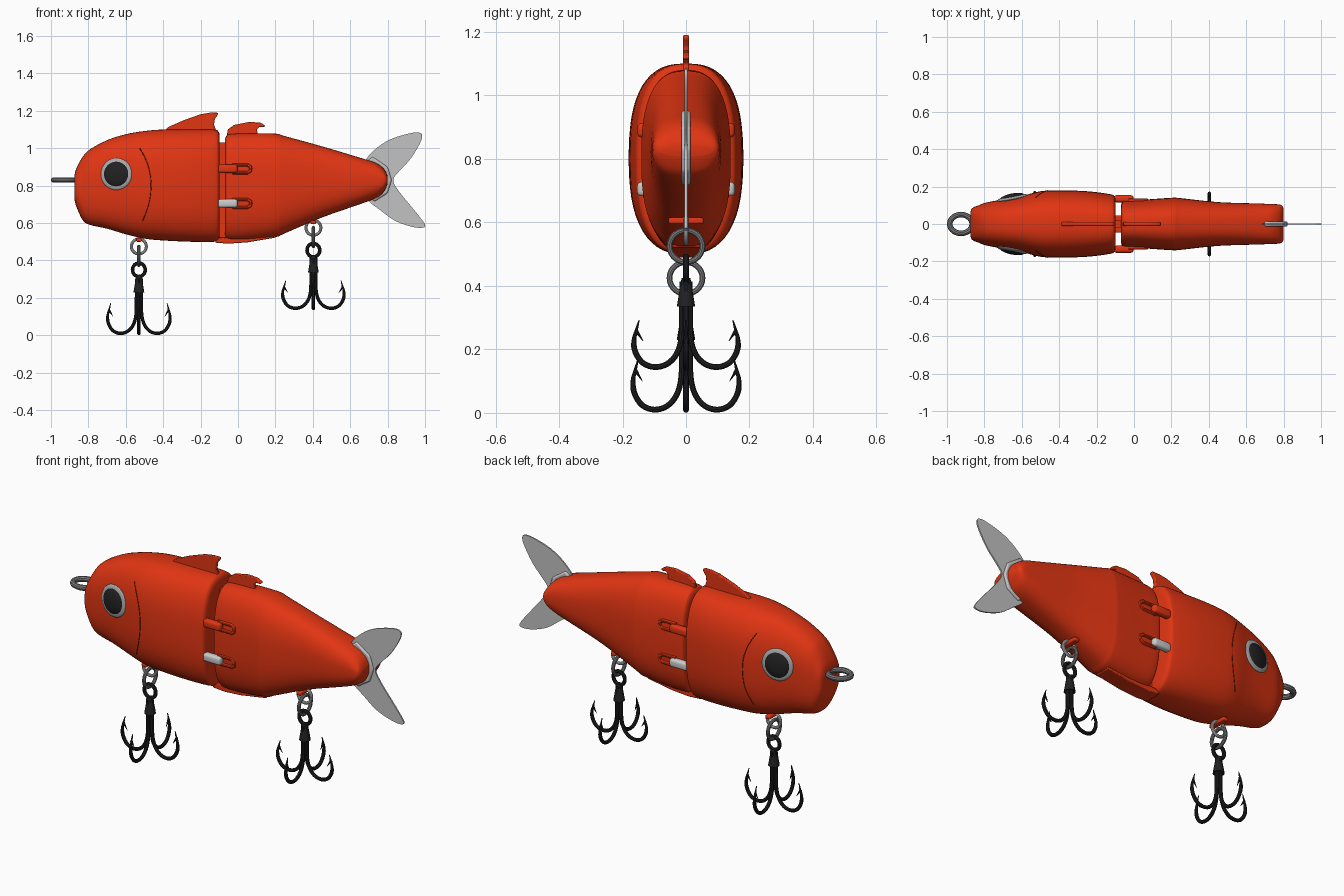
import bpy, bmesh, math
from mathutils import Vector, Matrix
from mathutils.bvhtree import BVHTree

if "Cube" in bpy.data.objects:
    bpy.data.objects.remove(bpy.data.objects["Cube"])


def mat(name, r, g, b):
    m = bpy.data.materials.new(name)
    m.diffuse_color = (r, g, b, 1)
    m.use_nodes = True
    m.node_tree.nodes["Principled BSDF"].inputs["Base Color"].default_value = m.diffuse_color
    return m


RED = mat("lure_red", 0.75, 0.035, 0.006)
SEAM = mat("seam_dark_red", 0.2, 0.01, 0.002)
TAILGREY = mat("tail_grey", 0.55, 0.54, 0.54)
STEEL = mat("pale_steel", 0.6, 0.6, 0.6)
RING = mat("ring_grey", 0.2, 0.2, 0.21)
EYEGREY = mat("eye_rim_grey", 0.4, 0.4, 0.4)
BLACK = mat("hook_black", 0.015, 0.015, 0.016)


def finish(name, bm, material):
    bmesh.ops.recalc_face_normals(bm, faces=bm.faces)
    me = bpy.data.meshes.new(name)
    bm.to_mesh(me)
    bm.free()
    me.materials.append(material)
    ob = bpy.data.objects.new(name, me)
    bpy.context.collection.objects.link(ob)
    return ob


def dense(pts, k=5, closed=False):
    """Catmull-Rom resampling of tuples of any size."""
    n, out = len(pts), []
    for i in range(n if closed else n - 1):
        idx = [i - 1, i, i + 1, i + 2]
        p = [pts[j % n] if closed else pts[min(max(j, 0), n - 1)] for j in idx]
        for s in range(k):
            t = s / k
            out.append(tuple(0.5 * (2 * b + (c - a) * t + (2 * a - 5 * b + 4 * c - d) * t * t
                                    + (3 * b - a - 3 * c + d) * t ** 3) for a, b, c, d in zip(*p)))
    if not closed:
        out.append(tuple(pts[-1]))
    return out


def loft(name, stations, power, seg=56):
    """Body from superellipse sections: x, bottom, top, half width."""
    bm = bmesh.new()
    rings = []
    for x, lo, hi, w in dense(stations, 4):
        ring = []
        for i in range(seg):
            a = 2 * math.pi * i / seg
            c, s = math.cos(a), math.sin(a)
            y = w * math.copysign(abs(c) ** (2 / power), c)
            z = (lo + hi) / 2 + (hi - lo) / 2 * math.copysign(abs(s) ** (2 / power), s)
            ring.append(bm.verts.new((x, y, z)))
        rings.append(ring)
    for r0, r1 in zip(rings, rings[1:]):
        for i in range(seg):
            j = (i + 1) % seg
            bm.faces.new((r0[i], r0[j], r1[j], r1[i]))
    bm.faces.new(rings[0])
    bm.faces.new(rings[-1])
    return finish(name, bm, RED)


def plate(name, outline, half, material, bevel=0.0):
    """Flat part in the xz plane, extruded along y."""
    bm = bmesh.new()
    f = bm.faces.new([bm.verts.new((x, -half, z)) for x, z in outline])
    g = bmesh.ops.extrude_face_region(bm, geom=[f])["geom"]
    bmesh.ops.translate(bm, vec=(0, 2 * half, 0),
                        verts=[v for v in g if isinstance(v, bmesh.types.BMVert)])
    ob = finish(name, bm, material)
    if bevel:
        b = ob.modifiers.new("soft_edge", "BEVEL")
        b.width, b.segments, b.limit_method = bevel, 2, "ANGLE"
    return ob


def tube(name, pts, radius, material, closed=False, radii=None):
    cu = bpy.data.curves.new(name, "CURVE")
    cu.dimensions = "3D"
    cu.bevel_depth, cu.bevel_resolution, cu.use_fill_caps = radius, 3, True
    sp = cu.splines.new("POLY")
    sp.points.add(len(pts) - 1)
    for i, p in enumerate(pts):
        sp.points[i].co = (*p, 1)
        sp.points[i].radius = radii[i] if radii else 1
    sp.use_cyclic_u = closed
    cu.materials.append(material)
    ob = bpy.data.objects.new(name, cu)
    bpy.context.collection.objects.link(ob)
    bpy.ops.object.select_all(action="DESELECT")
    ob.select_set(True)
    bpy.context.view_layer.objects.active = ob
    bpy.ops.object.convert(target="MESH")
    return ob


def ring(name, center, u, v, radius, material):
    """Closed loop spanned by half-axis vectors u and v."""
    c, u, v = Vector(center), Vector(u), Vector(v)
    pts = [c + u * math.cos(a) + v * math.sin(a) for a in (2 * math.pi * i / 28 for i in range(28))]
    return tube(name, pts, radius, material, True)


def block(name, center, size, material, bevel):
    bm = bmesh.new()
    bmesh.ops.create_cube(bm, size=1, matrix=Matrix.Translation(center) @ Matrix.Diagonal((*size, 1)))
    bmesh.ops.bevel(bm, geom=bm.edges[:], offset=bevel, segments=4, profile=0.5, affect="EDGES")
    return finish(name, bm, material)


# Two body halves
head = loft("front_body", [
    (-.875, .73, .85, .06), (-.865, .69, .89, .085), (-.83, .615, .955, .10), (-.79, .59, .995, .115),
    (-.70, .57, 1.043, .131), (-.60, .54, 1.075, .15), (-.50, .517, 1.092, .175), (-.40, .507, 1.1, .18),
    (-.25, .50, 1.1, .175), (-.13, .50, 1.1, .16), (-.105, .51, 1.09, .15), (-.098, .53, 1.07, .13)], 2.6)
loft("rear_body", [
    (-.07, .55, 1.04, .09), (-.065, .525, 1.06, .115), (-.045, .508, 1.075, .125), (.05, .508, 1.08, .13),
    (.20, .525, 1.078, .14), (.25, .545, 1.065, .138), (.45, .63, 1.01, .117), (.65, .70, .95, .11),
    (.73, .73, .925, .107), (.77, .755, .90, .105), (.79, .785, .875, .10), (.80, .81, .85, .085)], 2.6)

# Fins, keel and the joint web between the halves
plate("front_dorsal_fin", [(-.40, 1.09), (-.37, 1.115), (-.29, 1.15), (-.20, 1.182), (-.15, 1.19), (-.108, 1.19),
                           (-.107, 1.18), (-.125, 1.155), (-.128, 1.125), (-.115, 1.09)], .01, RED, .004)
plate("rear_dorsal_fin", [(-.06, 1.06), (-.055, 1.10), (-.02, 1.125), (.06, 1.141), (.12, 1.137), (.145, 1.122),
                          (.14, 1.113), (.115, 1.115), (.10, 1.10), (.11, 1.06)], .01, RED, .004)
plate("belly_keel", [(-.12, .52), (-.12, .495), (-.05, .49), (.05, .497), (.2, .522), (.2, .54)], .045, RED, .004)
plate("joint_web", [(-.12, .52), (-.05, .52), (-.05, 1.03), (-.12, 1.03)], .018, RED)

# Tail fin with its thicker root
lobes = [(.68, .93), (.74, 1.0), (.82, 1.05), (.92, 1.08), (.97, 1.083), (.985, 1.065), (.97, 1.02), (.92, .94),
         (.86, .875), (.83, .83), (.86, .77), (.95, .66), (1.0, .592), (.985, .575), (.93, .58), (.84, .612),
         (.76, .67), (.69, .73), (.67, .83)]
plate("tail_fin", dense(lobes, 3, True), .004, TAILGREY)
plate("tail_fin_root", [(.69, .93), (.72, .955), (.80, .90), (.822, .83), (.80, .76), (.73, .715), (.70, .74)],
      .014, TAILGREY, .008)

# Eyes, gill seams and hinge parts on both sides
bm = bmesh.new()
bm.from_mesh(head.data)
skin = BVHTree.FromBMesh(bm)
bm.free()
for s, side in ((-1, "left"), (1, "right")):
    pos, nor, _, _ = skin.ray_cast(Vector((-.65, s, .862)), Vector((0, -s, 0)))
    if nor.y * s < 0:
        nor = -nor
    turn = Matrix.Translation(pos) @ nor.to_track_quat("Z", "Y").to_matrix().to_4x4()
    for part, r, h, m in (("eye_rim", .085, .014, EYEGREY), ("eye_pupil", .071, .024, BLACK)):
        bm = bmesh.new()
        bmesh.ops.create_uvsphere(bm, u_segments=40, v_segments=16, radius=1,
                                  matrix=turn @ Matrix.Diagonal((r, r, h, 1)))
        finish(side + "_" + part, bm, m)
    arc = dense([(-.525, 1.0), (-.485, .92), (-.465, .82), (-.475, .71), (-.51, .61)])
    hits = [skin.ray_cast(Vector((x, s, z)), Vector((0, -s, 0)))[0] for x, z in arc]
    tube(side + "_gill_seam", hits, .0022, SEAM)
    for z, level, m in ((.89, "upper", RED), (.705, "lower", STEEL)):
        block(f"{side}_{level}_hinge_tab", (-.055, s * .135, z), (.105, .038, .045), m, .014)
        y = s * .127
        loop = [(-.03, y, z + .021), (.05, y, z + .021), (.066, y, z + .012), (.068, y, z),
                (.066, y, z - .012), (.05, y, z - .021), (-.03, y, z - .021)]
        tube(f"{side}_{level}_hinge_loop", loop, .009, RED)

# Line tie on the nose
ring("line_tie", (-.925, 0, .83), (.06, 0, 0), (0, .05, 0), .015, RING)


def treble(label, x, eye_z, bottom, reach, hang_z, ring_z, peg_z):
    """Hanger eye, split ring and four-point hook."""
    block(label + "_hanger_peg", (x, 0, peg_z), (.03, .11, .02), RED, .006)
    ring(label + "_hanger_eye", (x, 0, hang_z), (.04, 0, 0), (0, 0, .04), .0085, STEEL)
    ring(label + "_split_ring", (x, 0, ring_z), (0, .052, 0), (0, 0, .05), .0095, RING)
    ring(label + "_hook_eye", (x, 0, eye_z), (.034, 0, 0), (0, 0, .036), .010, BLACK)
    bm = bmesh.new()
    bmesh.ops.create_cone(bm, cap_ends=True, segments=16, radius1=.029, radius2=.014, depth=.09,
                          matrix=Matrix.Translation((x, 0, eye_z - .075)))
    finish(label + "_hook_collar", bm, BLACK)
    span = (eye_z - bottom) / .345
    arm = dense([(.012, .30), (.013, .2), (.015, .11), (.03, .055), (.06, .021), (.1, .01), (.138, .024),
                 (.162, .06), (.167, .10), (.158, .14), (.15, .17)], 4)
    widths = [min(1, .15 + .85 * (len(arm) - 1 - i) / 10) for i in range(len(arm))]
    for k in range(4):
        cx, cy = ((1, 0), (0, 1), (-1, 0), (0, -1))[k]

        def place(p):
            r = p[0] * reach / .175
            return (x + cx * r, cy * r, bottom + p[1] * span)
        tube(f"{label}_hook_arm_{k + 1}", [place(p) for p in arm], .0095, BLACK, radii=widths)
        tube(f"{label}_hook_barb_{k + 1}", [place((.161, .135)), place((.137, .098))], .007, BLACK,
             radii=[1, .1])


treble("front", -.53, .35, 0, .175, .475, .425, .51)
treble("rear", .403, .455, .135, .172, .575, .525, .605)

# Smooth shading that keeps sharp edges
bpy.ops.object.select_all(action="SELECT")
bpy.context.view_layer.objects.active = head
bpy.ops.object.shade_smooth_by_angle(angle=math.radians(35))
